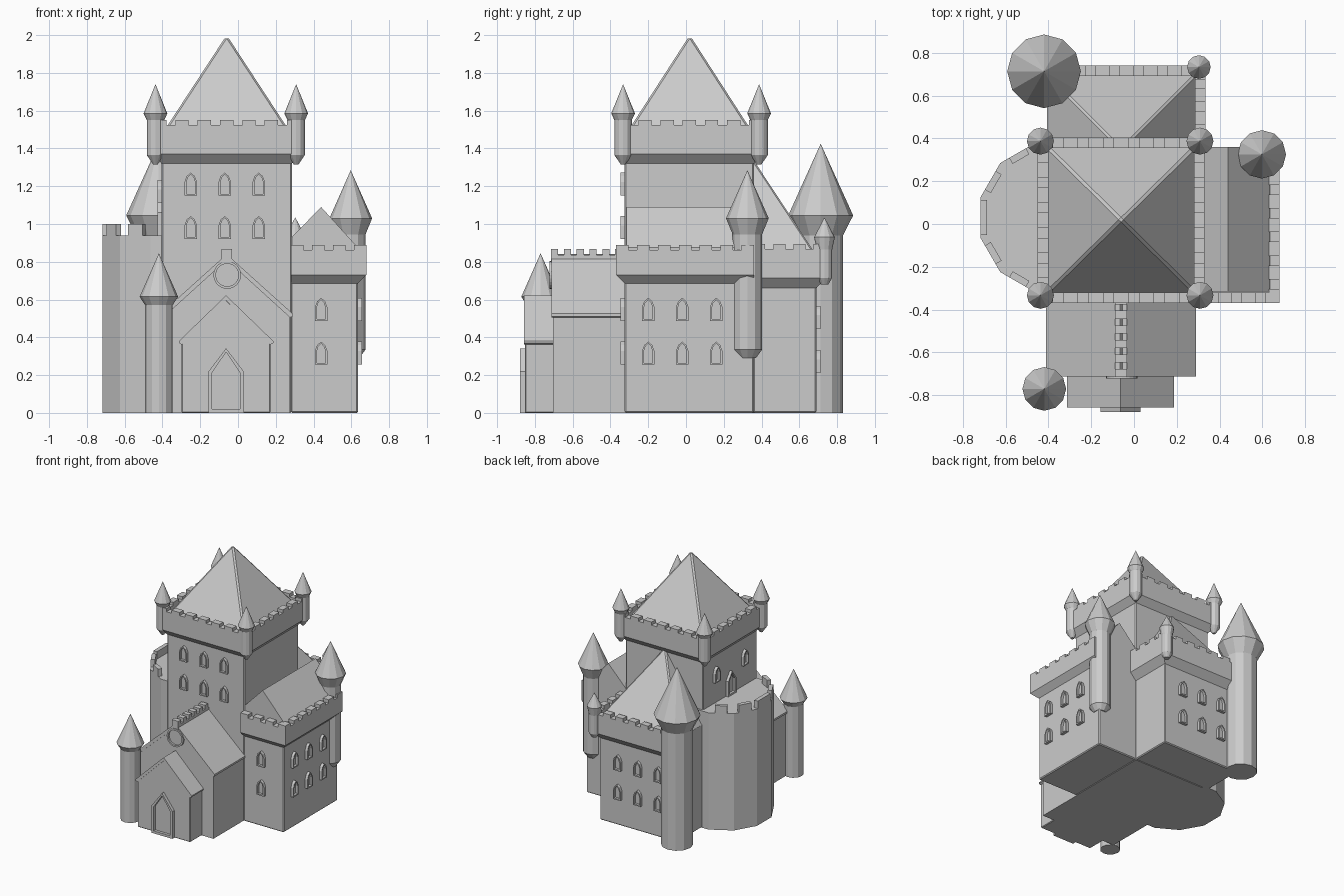
import bpy, bmesh, math
from mathutils import Matrix, Vector

if "Cube" in bpy.data.objects:
    bpy.data.objects.remove(bpy.data.objects["Cube"])


def finish(name, bm, bevel=0.0):
    bmesh.ops.recalc_face_normals(bm, faces=bm.faces)
    me = bpy.data.meshes.new(name)
    bm.to_mesh(me)
    bm.free()
    ob = bpy.data.objects.new(name, me)
    bpy.context.collection.objects.link(ob)
    if bevel:
        m = ob.modifiers.new("edge_bevel", 'BEVEL')
        m.width = bevel
        m.segments = 1
    return ob


def add_loft(bm, rings, cap=True):
    """Skin a stack of equally long point rings; one-point rings become tips."""
    vs = [[bm.verts.new(p) for p in r] for r in rings]
    for a, b in zip(vs, vs[1:]):
        n = len(a)
        for i in range(n):
            j = (i + 1) % n
            bm.faces.new([a[i], a[j], b[0]] if len(b) == 1 else [a[i], a[j], b[j], b[i]])
    if cap:
        for r in (vs[0], vs[-1]):
            if len(r) > 2:
                bm.faces.new(r)


def rect(x0, x1, y0, y1, z):
    return [(x0, y0, z), (x1, y0, z), (x1, y1, z), (x0, y1, z)]


def add_box(bm, x0, x1, y0, y1, z0, z1):
    add_loft(bm, [rect(x0, x1, y0, y1, z0), rect(x0, x1, y0, y1, z1)])


def box(name, *dims, bevel=0.007):
    bm = bmesh.new()
    add_box(bm, *dims)
    return finish(name, bm, bevel)


def prism_y(name, pts, y0, y1, bevel=0.0):
    bm = bmesh.new()
    add_loft(bm, [[(x, y, z) for x, z in pts] for y in (y0, y1)])
    return finish(name, bm, bevel)


def tower(name, x, y, profile, n=12):
    bm = bmesh.new()
    rings = []
    for r, z in profile:
        if r == 0:
            rings.append([(x, y, z)])
        else:
            rings.append([(x + r * math.cos(math.tau * i / n),
                           y + r * math.sin(math.tau * i / n), z) for i in range(n)])
    add_loft(bm, rings)
    return finish(name, bm)


def crown(name, wall, grow, sides, z_low, z_mid, z_floor, z_gap, z_top, t=0.05):
    """Corbelled block with crenellated parapets on the listed sides."""
    x0, x1, y0, y1 = wall
    X0, X1 = x0 - grow * ('L' in sides), x1 + grow * ('R' in sides)
    Y0, Y1 = y0 - grow * ('F' in sides), y1 + grow * ('B' in sides)
    bm = bmesh.new()
    add_loft(bm, [rect(x0, x1, y0, y1, z_low), rect(X0, X1, Y0, Y1, z_mid),
                  rect(X0, X1, Y0, Y1, z_floor)])
    for s in sides:
        along_x = s in 'FB'
        a, b = (X0, X1) if along_x else (Y0, Y1)
        c = {'F': Y0, 'B': Y1 - t, 'L': X0, 'R': X1 - t}[s]
        count = max(3, round((b - a) / 0.105))
        step = (b - a) / (count - 0.4)
        spans = [(a, b, z_floor, z_gap)]
        spans += [(a + i * step, a + (i + 0.6) * step, z_gap, z_top) for i in range(count)]
        for p, q, z0, z1 in spans:
            if along_x:
                add_box(bm, p, q, c, c + t, z0, z1)
            else:
                add_box(bm, c, c + t, p, q, z0, z1)
    return finish(name, bm)


ARCH = [(-.5, 0), (.5, 0), (.5, .6), (.32, .85), (0, 1), (-.32, .85), (-.5, .6)]
GABLE = [(-.5, 0), (.5, 0), (.5, .64), (0, 1), (-.5, .64)]


def frames(name, places, facing, shape=ARCH, w=0.066, h=0.122, rim=0.01, out=0.022):
    """Raised frames; facing is degrees about z (0 = front, 90 = right)."""
    bm = bmesh.new()
    k, m = 1 - 2 * rim / w, 1 - 2 * rim / h
    outer = [(u * w, v * h) for u, v in shape]
    inner = [(u * w * k, h / 2 + (v - .5) * h * m) for u, v in shape]
    for px, py, pz in places:
        M = Matrix.Translation((px, py, pz)) @ Matrix.Rotation(math.radians(facing), 4, 'Z')
        ring = lambda pts, d: [M @ Vector((u, -d, v)) for u, v in pts]
        add_loft(bm, [ring(outer, -.005), ring(outer, out), ring(inner, out),
                      ring(inner, 0.003)])
    return finish(name, bm)


CX = -0.06
KEEP = (-0.405, 0.285, -0.325, 0.36)

# Central keep with crown and pyramid roof
box("keep_walls", *KEEP, 0, 1.34)
crown("keep_crown", KEEP, 0.045, "FBLR", 1.32, 1.37, 1.47, 1.525, 1.55)
bm = bmesh.new()
add_loft(bm, [rect(CX - .35, CX + .35, .02 - .345, .02 + .345, 1.465), [(CX, .02, 2.0)]])
finish("keep_roof", bm, 0.01)
for x in (-0.437, 0.308):
    for y in (-0.333, 0.387):
        tower("keep_corner_turret", x, y, [(.012, 1.315), (.046, 1.365), (.046, 1.55),
                                           (.063, 1.585), (0, 1.74)])

# Right wing with gabled roof
RW = (0.28, 0.635, -0.325, 0.36)
box("right_wing_walls", *RW, 0, 0.75)
crown("right_wing_crown", RW, 0.045, "FR", 0.685, 0.73, 0.82, 0.862, 0.888)
prism_y("right_wing_roof", [(.28, .8), (.635, .8), (.635, .875), (.44, 1.09), (.28, .925)],
        -0.315, 0.36)
tower("right_wing_turret", 0.597, 0.325, [(.045, .29), (.078, .335), (.078, .945),
                                          (.113, 1.03), (0, 1.285)])

# Back wing with half pyramid roof
BW = (-0.405, 0.285, 0.355, 0.69)
box("back_wing_walls", *BW, 0, 0.75)
crown("back_wing_crown", BW, 0.05, "BR", 0.66, 0.715, 0.825, 0.868, 0.895)
bm = bmesh.new()
add_loft(bm, [rect(CX - .35, CX + .35, .0, .70, 0.82), [(CX, .35, 1.35)]])
finish("back_wing_roof", bm, 0.008)
tower("back_big_tower", -0.42, 0.713, [(.118, 0), (.118, .94), (.172, 1.045), (0, 1.425)])
tower("back_wing_turret", 0.303, 0.733, [(.02, .68), (.041, .715), (.041, .865),
                                         (.055, .93), (0, 1.035)])

# Nave, its overhanging roof and ridge crest
prism_y("nave_walls", [(-.395, 0), (.275, 0), (.275, .52), (CX, .825), (-.395, .52)],
        -0.705, -0.3)
prism_y("nave_roof", [(-.41, .51), (-.395, .505), (CX, .81), (.275, .505), (.29, .51),
                      (.29, .525), (CX, .84), (-.41, .525)], -0.713, -0.3)
bm = bmesh.new()
add_box(bm, CX - .028, CX + .028, -.715, -.32, .79, .835)
for i in range(6):
    y = -.715 + i * .068
    add_box(bm, CX - .028, CX + .028, y, y + .038, .83, .867)
finish("nave_ridge_crest", bm)
bm = bmesh.new()
circle = lambda r, y: [(CX + .003 + r * math.cos(math.tau * i / 24), y,
                        .73 + r * math.sin(math.tau * i / 24)) for i in range(24)]
add_loft(bm, [circle(.073, -.70), circle(.073, -.722), circle(.06, -.722), circle(.06, -.708)])
finish("round_window", bm)
tower("front_tower", -0.419, -0.77, [(.073, 0), (.073, .57), (.102, .615), (0, .845)])

# Entrance porch and doorway
prism_y("porch_walls", [(-.298, 0), (.172, 0), (.172, .38), (-.063, .6), (-.298, .38)],
        -0.853, -0.69, 0.005)
prism_y("porch_roof", [(-.313, .37), (-.298, .362), (-.063, .595), (.172, .362), (.187, .37),
                       (.187, .38), (-.063, .622), (-.313, .38)], -0.857, -0.69)
frames("entrance_frame", [(-0.063, -0.853, 0.0)], 0, GABLE, 0.187, 0.342, 0.02, 0.025)

# Apse on the left: twelve-sided drum with merlons on its faces
AX, AY, R, N = -0.37, 0.03, 0.36, 12
bm = bmesh.new()
drum = lambda z: [(AX + R * math.cos(math.radians(15 + 30 * i)),
                   AY + R * math.sin(math.radians(15 + 30 * i)), z) for i in range(N)]
bmesh.ops.delete
add_loft(bm, [drum(0), drum(.94)])
bmesh.ops.bisect_plane(bm, geom=bm.verts[:] + bm.edges[:] + bm.faces[:],
                       plane_co=(-.35, 0, 0), plane_no=(1, 0, 0), clear_outer=True)
finish("apse_walls", bm)
bm = bmesh.new()
ap = R * math.cos(math.radians(15))
for ang, half in ((0, .082), (32, .05), (-32, .05), (60, .045), (-60, .045)):
    a = math.radians(180 + round(ang / 30) * 30)
    n, t = Vector((math.cos(a), math.sin(a), 0)), Vector((-math.sin(a), math.cos(a), 0))
    c = Vector((AX, AY, 0))
    add_loft(bm, [[c + n * d + t * s + Vector((0, 0, z)) for d, s in
                   ((ap, -half), (ap, half), (ap - .032, half), (ap - .032, -half))]
                  for z in (.935, 1.0)])
finish("apse_merlons", bm)

# Window frames and the door onto the apse roof
cols = (-0.18, 0, 0.18)
frames("keep_front_windows", [(CX - .01 + c, -.325, z) for c in cols for z in (1.15, .92)], 0)
frames("keep_left_windows", [(-.405, y, 1.11) for y in (.2, -.16)], -90)
frames("apse_roof_door", [(-.405, .02, .94)], -90, GABLE, 0.1, 0.19, 0.014)
frames("right_wing_front_windows", [(.44, -.325, z) for z in (.487, .255)], 0)
frames("right_wing_side_windows", [(.635, c - .02, z) for c in cols for z in (.487, .255)], 90)
frames("back_wing_windows", [(CX + c, .69, z) for c in cols for z in (.445, .21)], 180)
